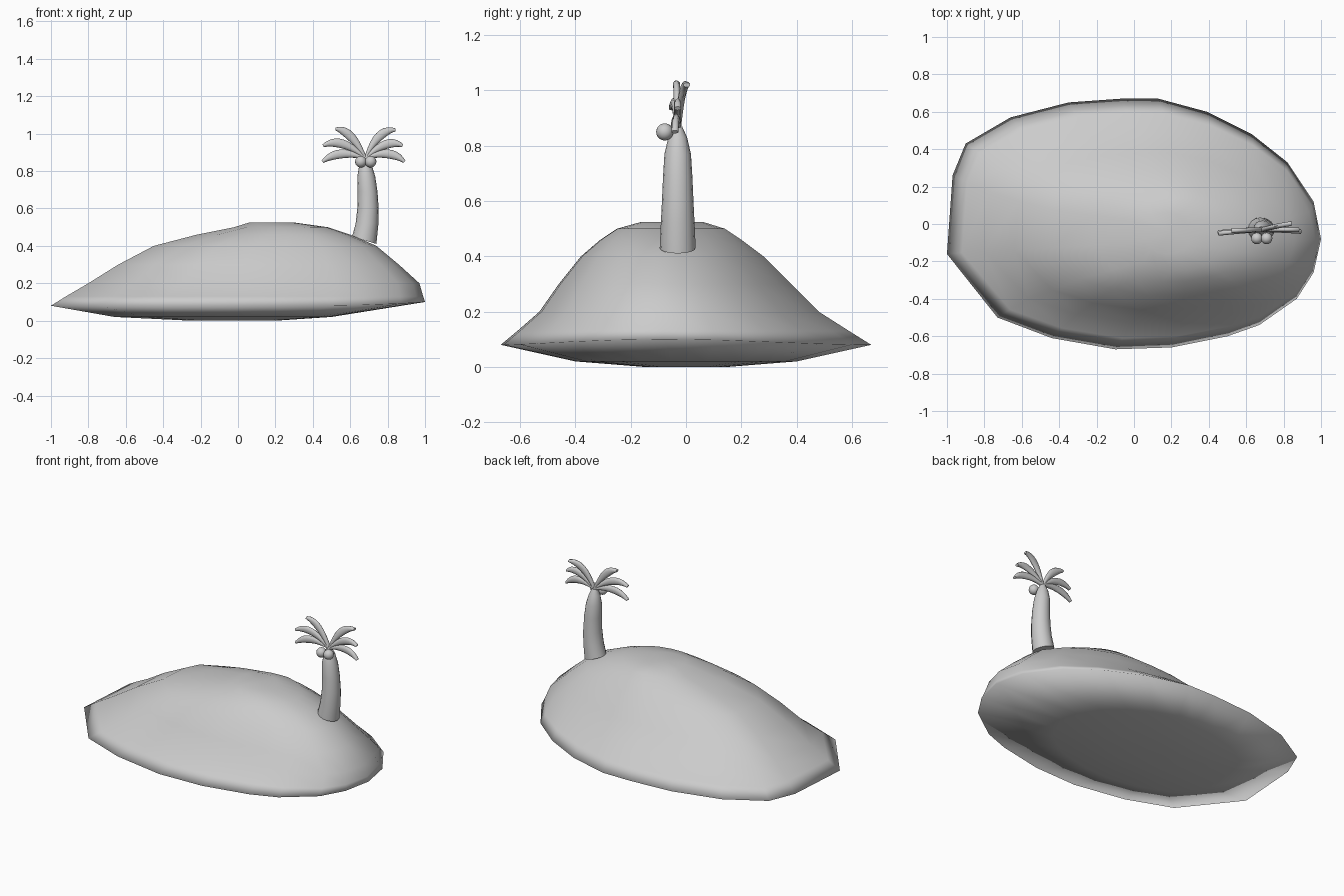
import bpy
import bmesh
from math import cos, sin, pi
from mathutils import Vector

cube = bpy.data.objects.get("Cube")
if cube:
    bpy.data.objects.remove(cube, do_unlink=True)

# One plain grey for everything
grey = bpy.data.materials.new("stone grey")
grey.use_nodes = True
grey.diffuse_color = (0.6, 0.6, 0.6, 1)
bsdf = next(n for n in grey.node_tree.nodes if n.type == 'BSDF_PRINCIPLED')
bsdf.inputs["Base Color"].default_value = grey.diffuse_color


def loft(name, rings, sharp_angle):
    """Skin a list of closed rings and cap both ends."""
    bm = bmesh.new()
    loops = [[bm.verts.new(p) for p in ring] for ring in rings]
    for low, high in zip(loops, loops[1:]):
        for i in range(len(low)):
            j = (i + 1) % len(low)
            bm.faces.new((low[i], low[j], high[j], high[i]))
    for end in (loops[0], loops[-1]):
        hub = bm.verts.new(sum((v.co for v in end), Vector()) / len(end))
        for i in range(len(end)):
            bm.faces.new((end[i], end[(i + 1) % len(end)], hub))
    bmesh.ops.recalc_face_normals(bm, faces=bm.faces)
    mesh = bpy.data.meshes.new(name)
    bm.to_mesh(mesh)
    bm.free()
    return finish(bpy.data.objects.new(name, mesh), sharp_angle, link=True)


def finish(obj, sharp_angle, link=False):
    """Link, colour and smooth an object."""
    if link:
        bpy.context.collection.objects.link(obj)
    obj.data.materials.append(grey)
    bpy.ops.object.select_all(action='DESELECT')
    obj.select_set(True)
    bpy.context.view_layer.objects.active = obj
    bpy.ops.object.shade_smooth_by_angle(angle=sharp_angle)
    return obj


# Island: the shoreline outline is squeezed into a range at each height
shore = [(-1, -.16), (-.97, .26), (-.9, .43), (-.66, .57), (-.35, .65), (-.07, .67),
         (.13, .67), (.39, .6), (.63, .48), (.82, .33), (.96, .12), (1, -.08),
         (.96, -.26), (.87, -.4), (.67, -.54), (.5, -.6), (.2, -.66), (-.1, -.67),
         (-.44, -.61), (-.73, -.5)]
# height, x from, x to, y from, y to
levels = [(0, -.25, .2, -.15, .15),
          (.02, -.66, .5, -.4, .4),
          (.08, -1, 1, -.67, .67),
          (.13, -.92, .99, -.61, .59),
          (.2, -.8, .97, -.53, .48),
          (.3, -.64, .86, -.46, .38),
          (.4, -.45, .74, -.38, .28),
          (.46, -.22, .6, -.31, .2),
          (.5, -.02, .48, -.25, .14),
          (.525, .06, .3, -.16, .06)]


def island_ring(z, x0, x1, y0, y1):
    ring = []
    for sx, sy in shore:
        x = x0 + (x1 - x0) * (sx + 1) / 2
        y = y0 + (y1 - y0) * (sy / .67 + 1) / 2
        lift = .02 * max(0, x) ** 4 if z == .08 else 0
        ring.append((x, y, z + lift))
    return ring


loft("island", [island_ring(*level) for level in levels], pi)

# Trunk: bowed and tapering, with a tilted foot
PALM_Y = -.03
trunk = [(.675, .43, .065), (.69, .52, .061), (.695, .6, .057), (.693, .69, .053),
         (.686, .77, .048), (.682, .83, .034), (.68, .87, .016)]
rings = []
for n, (x, z, r) in enumerate(trunk):
    tilt = -.3 if n == 0 else 0
    turns = [2 * pi * i / 16 for i in range(16)]
    rings.append([(x + r * cos(a), PALM_Y + r * sin(a), z + tilt * r * cos(a))
                  for a in turns])
loft("trunk", rings, pi / 3)

# Coconuts
for side, x in (("right", .657), ("left", .709)):
    bpy.ops.mesh.primitive_uv_sphere_add(segments=16, ring_count=10, radius=.031,
                                         location=(x, -.077, .85))
    nut = bpy.context.object
    nut.name = side + "_coconut"
    finish(nut, pi)


# Fronds: flat crescents swept along an arch
def frond(name, middle, tip, tip_y):
    start = Vector((.682, PALM_Y, .868))
    end = Vector((tip[0], tip_y, tip[1]))
    mid = Vector((middle[0], (PALM_Y + tip_y) / 2, middle[1]))
    bend = 2 * mid - (start + end) / 2
    rings = []
    for k in range(11):
        t = k / 10
        centre = start * (1 - t) ** 2 + bend * 2 * t * (1 - t) + end * t * t
        along = (bend - start) * (1 - t) + (end - bend) * t
        across = Vector((-along.z, 0, along.x)).normalized()
        width = .008 + .016 * sin(pi * t ** 1.2)
        ring = []
        for i in range(10):
            a = 2 * pi * i / 10
            thick = Vector((0, .013 * sin(a), 0))
            ring.append(centre + across * width * cos(a) + thick)
        rings.append(ring)
    loft(name, rings, pi / 3)


fronds = [("right_low", (.555, .892), (.452, .85), -.045),
          ("right_middle", (.56, .945), (.455, .935), -.05),
          ("right_top", (.602, .985), (.522, 1.025), -.035),
          ("left_top", (.755, .985), (.842, 1.02), .003),
          ("left_middle", (.79, .942), (.88, .935), -.03),
          ("left_low", (.8, .892), (.89, .85), -.04)]
for label, middle, tip, tip_y in fronds:
    frond(label + "_frond", middle, tip, tip_y)
